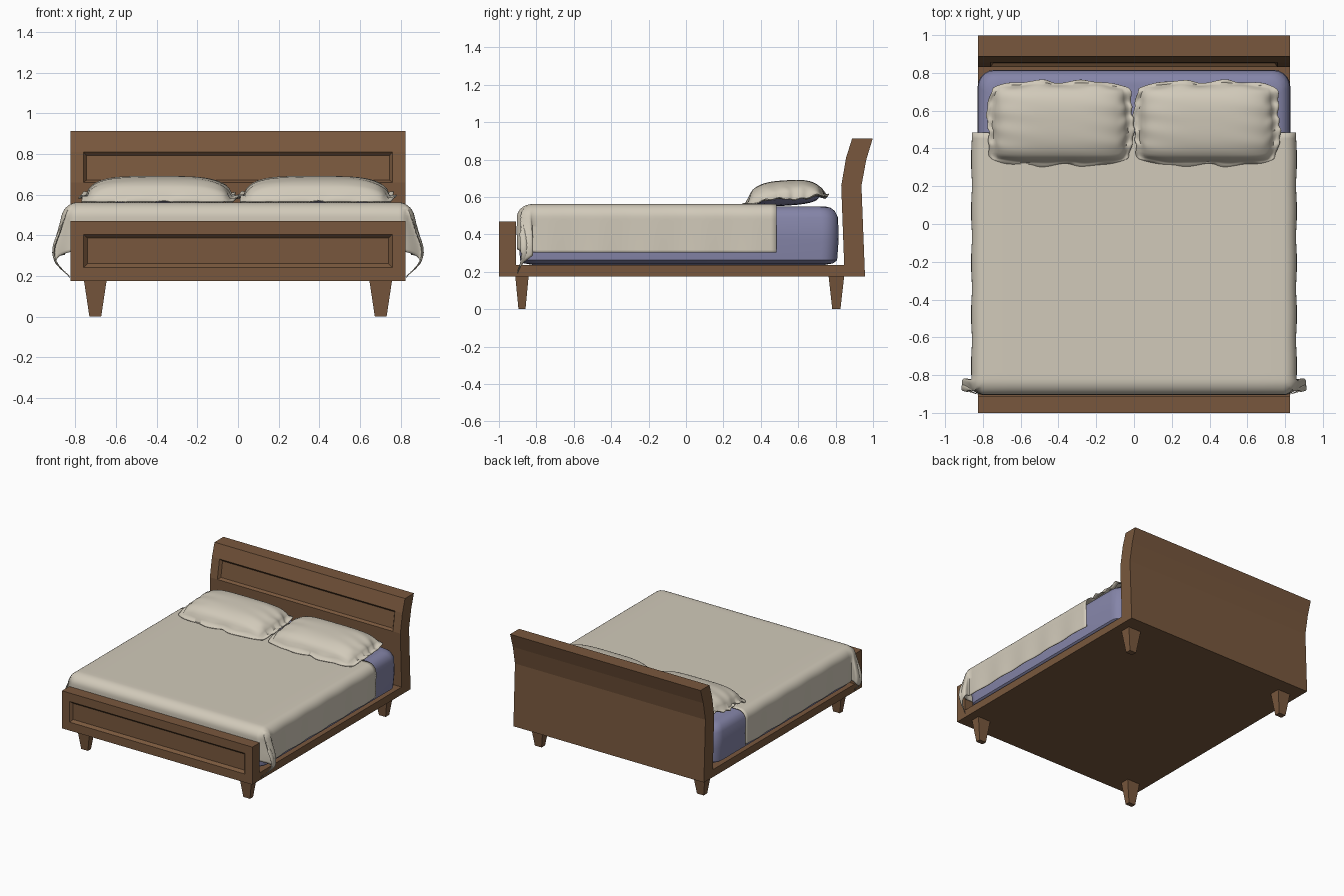
import bpy, bmesh, math

if "Cube" in bpy.data.objects:
    bpy.data.objects.remove(bpy.data.objects["Cube"])


def material(name, rgb):
    m = bpy.data.materials.new(name)
    m.diffuse_color = (*rgb, 1)
    m.use_nodes = True
    m.node_tree.nodes["Principled BSDF"].inputs["Base Color"].default_value = m.diffuse_color
    return m


WOOD = material("brown wood", (0.19, 0.097, 0.047))
LINEN = material("cream linen", (0.64, 0.59, 0.49))
BLUE = material("muted lavender", (0.235, 0.235, 0.395))


def finish(name, bm, mat, smooth=None, recalc=True):
    if recalc:
        bmesh.ops.recalc_face_normals(bm, faces=bm.faces)
    me = bpy.data.meshes.new(name)
    bm.to_mesh(me)
    bm.free()
    me.materials.append(mat)
    ob = bpy.data.objects.new(name, me)
    bpy.context.collection.objects.link(ob)
    if smooth:
        bpy.ops.object.select_all(action='DESELECT')
        ob.select_set(True)
        bpy.context.view_layer.objects.active = ob
        bpy.ops.object.shade_smooth_by_angle(angle=math.radians(smooth))
    return ob


def loft(bm, rings):
    """Skin between closed rings of points and cap both ends."""
    vs = [[bm.verts.new(p) for p in r] for r in rings]
    n = len(vs[0])
    for a, b in zip(vs, vs[1:]):
        for i in range(n):
            bm.faces.new((a[i], a[(i + 1) % n], b[(i + 1) % n], b[i]))
    bm.faces.new(vs[0][::-1])
    bm.faces.new(vs[-1])


def rect(x0, x1, y0, y1, z):
    return [(x0, y0, z), (x1, y0, z), (x1, y1, z), (x0, y1, z)]


def sheet(bm, us, vs, fn):
    """Grid surface, facing up, from fn(u, v) -> point."""
    g = [[bm.verts.new(fn(u, v)) for u in us] for v in vs]
    for a, b in zip(g, g[1:]):
        for i in range(len(us) - 1):
            bm.faces.new((a[i], a[i + 1], b[i + 1], b[i]))


def span(a, b, n):
    return [a + (b - a) * i / n for i in range(n + 1)]


def recess(bm, face, width, depth):
    bmesh.ops.inset_region(bm, faces=[face], thickness=width, depth=-depth, use_even_offset=True)


W = 0.825

# Platform
bm = bmesh.new()
loft(bm, [rect(-W, W, -0.92, 0.87, z) for z in (0.176, 0.235)])
finish("bed_base", bm, WOOD)

# Footboard with recessed panel
bm = bmesh.new()
loft(bm, [rect(-W, W, -1, -0.91, z) for z in (0.176, 0.47)])
bmesh.ops.recalc_face_normals(bm, faces=bm.faces)
front = min(bm.faces, key=lambda f: f.calc_center_median().y)
recess(bm, front, 0.066, 0)
recess(bm, front, 0.018, 0.02)
finish("footboard", bm, WOOD)

# Headboard: curved profile across the width, with recessed panel
profile = [(0.848, 0.176), (0.83, 0.66), (0.856, 0.81), (0.888, 0.912),
           (0.998, 0.912), (0.964, 0.80), (0.938, 0.66), (0.957, 0.176)]
bm = bmesh.new()
loft(bm, [[(x, y, z) for y, z in profile] for x in (-W, -0.76, 0.76, W)])
bmesh.ops.recalc_face_normals(bm, faces=bm.faces)
panel = next(f for f in bm.faces if f.normal.y < -0.8 and abs(f.calc_center_median().x) < 0.1
             and 0.7 < f.calc_center_median().z < 0.78)
recess(bm, panel, 0.015, 0.02)
finish("headboard", bm, WOOD)

# Tapered legs
for place, y, dy in (("front", -0.877, 0.036), ("back", 0.804, 0.042)):
    for side, s in (("left", -1), ("right", 1)):
        bm = bmesh.new()
        cx = s * 0.702
        loft(bm, [rect(cx - a, cx + a, y - b, y + b, z)
                  for a, b, z in ((0.029, dy * 0.52, 0), (0.056, dy, 0.18))])
        finish(f"{place}_{side}_leg", bm, WOOD)


# Mattress: stacked rounded rectangles
def rounded(hx, y0, y1, r, z, n=5):
    pts = []
    for k, (cx, cy) in enumerate(((hx - r, y1 - r), (r - hx, y1 - r), (r - hx, y0 + r), (hx - r, y0 + r))):
        for i in range(n + 1):
            t = math.pi / 2 * (k + i / n)
            pts.append((cx + r * math.cos(t), cy + r * math.sin(t), z))
    return pts


bm = bmesh.new()
loft(bm, [rounded(0.828 - d, -0.895 + d, 0.816 - d, 0.09 - d * 0.4, z) for d, z in
          ((0.075, 0.237), (0.03, 0.245), (0.008, 0.262), (0, 0.37), (0.003, 0.49),
           (0.02, 0.525), (0.045, 0.543), (0.075, 0.55))])
finish("mattress", bm, BLUE, 40)


# Blanket: flat cloth draped over the sides and the foot, gathered at the corners
def drape(a, b):
    dx = max(0, abs(a) - 0.79)
    dy = max(0, -0.82 - b)
    r = math.hypot(dx, dy)
    x, y, z = min(abs(a), 0.79), max(b, -0.82), 0.562
    if r > 0:
        t = math.atan2(dy, dx)
        bend = min(r / 0.11, 1) * math.pi / 2
        out = 0.07 * math.sin(bend)
        drop = 0.07 * (1 - math.cos(bend)) + max(0, r - 0.11)
        gather = math.sin(2 * t)
        flare = 0.075 * gather * math.sin(math.pi * min(1, (r / 0.4) ** 2))
        fold = 0.014 * gather * math.sin(7 * t) * min(1, r / 0.2)
        x += out * math.cos(t) + flare + fold
        y = max(y - out * math.sin(t) * 1.2 + 2 * fold + 0.3 * flare, -0.907)
        z -= drop
        x += 0.004 * math.sin(b * 23) * min(1, dx / 0.3)
    return (math.copysign(x, a), y, z)


bm = bmesh.new()
hang = 0.79 + 0.30
across = span(-hang, -0.79, 20) + span(-0.79, 0.79, 12)[1:] + span(0.79, hang, 20)[1:]
along = span(-0.82 - 0.28, -0.82, 20) + span(-0.82, 0.485, 40)[1:]
sheet(bm, across, along, drape)
blanket = finish("blanket", bm, LINEN, 60, recalc=False)
solid = blanket.modifiers.new("cloth_thickness", 'SOLIDIFY')
solid.thickness = 0.005


# Pillows: puffed case with ruffled flange over an inner pillow
def plump(u, v, edge):
    p = max(0, 1 - abs(u / edge) ** 4) * max(0, 1 - abs(v / edge) ** 3)
    return p ** 0.5


def case_point(cx):
    def fn(u, v):
        e = max(abs(u), abs(v))
        f = max(0, (e - 0.8) / 0.2)
        wave = f * (math.sin(9 * u + 5 * v + cx) + 0.6 * math.sin(17 * v - 13 * u))
        x = cx + 0.385 * u * (1 - 0.07 * v ** 4) + 0.006 * wave
        y = 0.533 + 0.222 * v * (1 - 0.16 * u ** 6) + 0.006 * wave
        z = 0.592 + 0.014 * v + 0.097 * plump(u, v, 0.92) + 0.008 * wave
        z -= 0.018 * max(0, (-v - 0.8) / 0.2)
        z += 0.003 * math.sin(14 * v + 3 * u) * abs(u) ** 2
        return (x, y, max(z, 0.567))
    return fn


for side, cx in (("left", -0.39), ("right", 0.385)):
    bm = bmesh.new()
    sheet(bm, span(-1, 1, 56), span(-1, 1, 40), case_point(cx))
    case = finish(f"{side}_pillowcase", bm, LINEN, 70, recalc=False)
    solid = case.modifiers.new("cloth_thickness", 'SOLIDIFY')
    solid.thickness = 0.005

    bm = bmesh.new()
    us, vs = span(-1, 1, 24), span(-1, 1, 20)
    for up, height in ((True, 0.05), (False, -0.036)):
        sheet(bm, us, vs, lambda u, v: (cx + 0.335 * u * (1 - 0.08 * v ** 4),
                                        0.54 + 0.175 * v * (1 - 0.12 * u ** 4),
                                        0.59 + 0.012 * v + height * plump(u, v, 1)))
    bmesh.ops.remove_doubles(bm, verts=bm.verts, dist=0.0002)
    finish(f"{side}_inner_pillow", bm, BLUE, 60)
